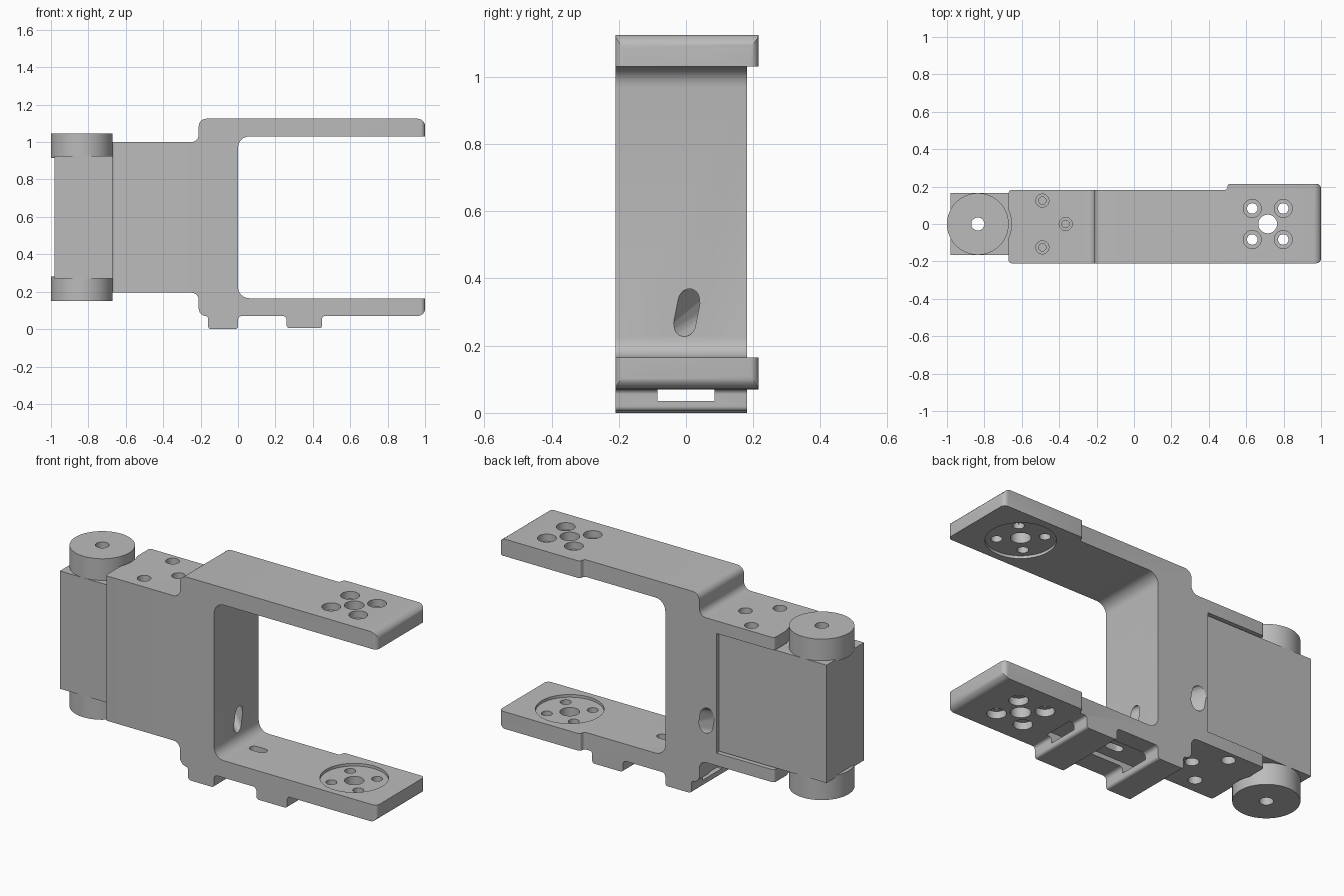
import bpy, bmesh, math
from mathutils import Vector

cube = bpy.data.objects.get("Cube")
if cube:
    bpy.data.objects.remove(cube)

grey = bpy.data.materials.new("plain grey")
grey.use_nodes = True
grey.diffuse_color = (0.5, 0.5, 0.5, 1)
grey.node_tree.nodes["Principled BSDF"].inputs["Base Color"].default_value = (0.5, 0.5, 0.5, 1)

MID_Z = 0.5975                  # mirror height of the two arms
HORN_X, HUB_X = -0.835, 0.715   # axes of the motor and of the arm ends


def finish(bm, name):
    bmesh.ops.recalc_face_normals(bm, faces=bm.faces)
    mesh = bpy.data.meshes.new(name)
    bm.to_mesh(mesh)
    bm.free()
    mesh.materials.append(grey)
    ob = bpy.data.objects.new(name, mesh)
    bpy.context.collection.objects.link(ob)
    return ob


def rounded(points, steps=6):
    """Outline from (u, v, radius) corners, each replaced by a fillet arc."""
    out = []
    for i, (u, v, r) in enumerate(points):
        p = Vector((u, v))
        if r == 0:
            out.append(p)
            continue
        a = (Vector(points[i - 1][:2]) - p).normalized()
        b = (Vector(points[(i + 1) % len(points)][:2]) - p).normalized()
        c = p + (a + b) * r
        for k in range(steps + 1):
            t = k / steps * math.pi / 2
            out.append(c - b * r * math.cos(t) - a * r * math.sin(t))
    return out


def extrude(name, outline, to3d, low, high):
    bm = bmesh.new()
    face = bm.faces.new([bm.verts.new(to3d(p, low)) for p in outline])
    geom = bmesh.ops.extrude_face_region(bm, geom=[face])["geom"]
    shift = to3d(Vector((0, 0)), high) - to3d(Vector((0, 0)), low)
    bmesh.ops.translate(bm, vec=shift, verts=[g for g in geom if isinstance(g, bmesh.types.BMVert)])
    return finish(bm, name)


def front_view(p, d):
    return Vector((p.x, d, p.y))


def top_view(p, d):
    return Vector((p.x, p.y, d))


def box(name, x, y, z):
    corners = [Vector((a, b)) for a, b in ((x[0], y[0]), (x[1], y[0]), (x[1], y[1]), (x[0], y[1]))]
    return extrude(name, corners, top_view, *z)


def cylinder(name, x, y, r, z0, z1, n=32):
    ring = [Vector((x + r * math.cos(k * math.tau / n), y + r * math.sin(k * math.tau / n)))
            for k in range(n)]
    return extrude(name, ring, top_view, min(z0, z1), max(z0, z1))


def boolean(target, tool, operation="DIFFERENCE"):
    mod = target.modifiers.new("cut", "BOOLEAN")
    mod.operation, mod.object, mod.solver = operation, tool, "EXACT"
    bpy.context.view_layer.update()
    mesh = bpy.data.meshes.new_from_object(
        target.evaluated_get(bpy.context.evaluated_depsgraph_get()))
    target.modifiers.clear()
    target.data = mesh
    bpy.data.objects.remove(tool)


# Bracket: side profile with two arms and two strap feet
half = [(-0.67, 1.0, 0), (-0.21, 1.0, 0.04), (-0.21, 1.125, 0.04),
        (1, 1.125, 0.04), (1, 1.03, 0), (0, 1.03, 0.06)]
lower = [(u, 2 * MID_Z - v, r) for u, v, r in reversed(half)]
feet = [(0.45, 0.07, 0.015), (0.45, 0.005, 0.015), (0.26, 0.005, 0.015), (0.26, 0.07, 0.02),
        (0, 0.07, 0.02), (0, 0.0, 0.015), (-0.16, 0.0, 0.015), (-0.16, 0.07, 0.015)]
profile = half + lower[:3] + feet + lower[3:]
bracket = extrude("bracket", rounded(profile), front_view, -0.3, 0.3)

# Plan outline trims the bracket, leaving the wider arm ends
plan = [(-0.67, -0.21, 0.015), (1, -0.21, 0.025), (1, 0.215, 0.025), (0.5, 0.215, 0.015),
        (0.5, 0.182, 0.015), (-0.67, 0.182, 0.015)]
boolean(bracket, extrude("plan", rounded(plan), top_view, -0.2, 1.4), "INTERSECT")

# Motor pocket, rounded clearance for the discs, strap channel under the arm
boolean(bracket, box("pocket", (-0.9, -0.315), (-0.167, 0.4), (0.265, 0.93)))
boolean(bracket, cylinder("clearance", HORN_X, 0, 0.18, -0.2, 1.4, 64))
boolean(bracket, box("channel", (-0.3, 0.48), (-0.085, 0.085), (0.035, 0.095)))

# Small oblong strap hole through the lower arm
oblong = [(0.075, -0.025, 0.024), (0.175, -0.025, 0.024), (0.175, 0.025, 0.024), (0.075, 0.025, 0.024)]
boolean(bracket, extrude("oblong", rounded(oblong), top_view, 0.05, 0.3))

# Slanted cable passage from the inner wall to the back
inner = [(Vector((0, -0.005, 0.26)), 0.033), (Vector((0, 0.01, 0.335)), 0.033)]
back = [(Vector((-0.26, 0.182, 0.46)), 0.04), (Vector((-0.25, 0.182, 0.4)), 0.04)]
slant = Vector((0.255, -0.18, -0.13))
bm = bmesh.new()
for k in range(24):
    c, s = math.cos(k * math.tau / 24), math.sin(k * math.tau / 24)
    for p, r in inner:
        bm.verts.new(p + slant * 0.3 + Vector((0, c * r, s * r)))
    for p, r in back:
        bm.verts.new(p - slant * 0.3 + Vector((c * r, 0, s * r)))
hull = bmesh.ops.convex_hull(bm, input=bm.verts)
bmesh.ops.delete(bm, geom=[v for v in hull["geom_interior"] if isinstance(v, bmesh.types.BMVert)],
                 context="VERTS")
boolean(bracket, finish(bm, "passage"))

# Screw holes and hub recesses, the same on both arms
for side in (1, -1):
    def level(h):
        return MID_Z + side * (h - MID_Z)

    boolean(bracket, cylinder("recess", HUB_X, 0, 0.173, level(0.95), level(1.045), 64))
    boolean(bracket, cylinder("hub_hole", HUB_X, 0, 0.05, level(1.0), level(1.2)))
    for dx in (-0.083, 0.083):
        for dy in (-0.083, 0.083):
            boolean(bracket, cylinder("screw", HUB_X + dx, dy, 0.028, level(1.0), level(1.2)))
            boolean(bracket, cylinder("bore", HUB_X + dx, dy, 0.048, level(1.085), level(1.2)))
    for x, y in ((-0.49, 0.125), (-0.49, -0.125), (-0.365, 0)):
        boolean(bracket, cylinder("screw", x, y, 0.02, level(0.91), level(1.1)))
        boolean(bracket, cylinder("bore", x, y, 0.035, level(0.96), level(1.02)))

# Motor body and its two round discs, with a shaft hole right through
motor = box("motor_body", (-0.98, -0.32), (-0.165, 0.165), (0.27, 0.925))
parts = [motor]
for name, z in (("upper_disc", (0.915, 1.045)), ("lower_disc", (0.15, 0.28))):
    parts.append(cylinder(name, HORN_X, 0, 0.165, *z, 64))
for part in parts:
    boolean(part, cylinder("shaft_hole", HORN_X, 0, 0.035, -0.2, 1.4))

# Smooth the round surfaces, keep the edges sharp
bpy.ops.object.select_all(action="DESELECT")
for ob in parts + [bracket]:
    ob.select_set(True)
    bpy.context.view_layer.objects.active = ob
bpy.ops.object.shade_smooth_by_angle(angle=math.radians(30))
